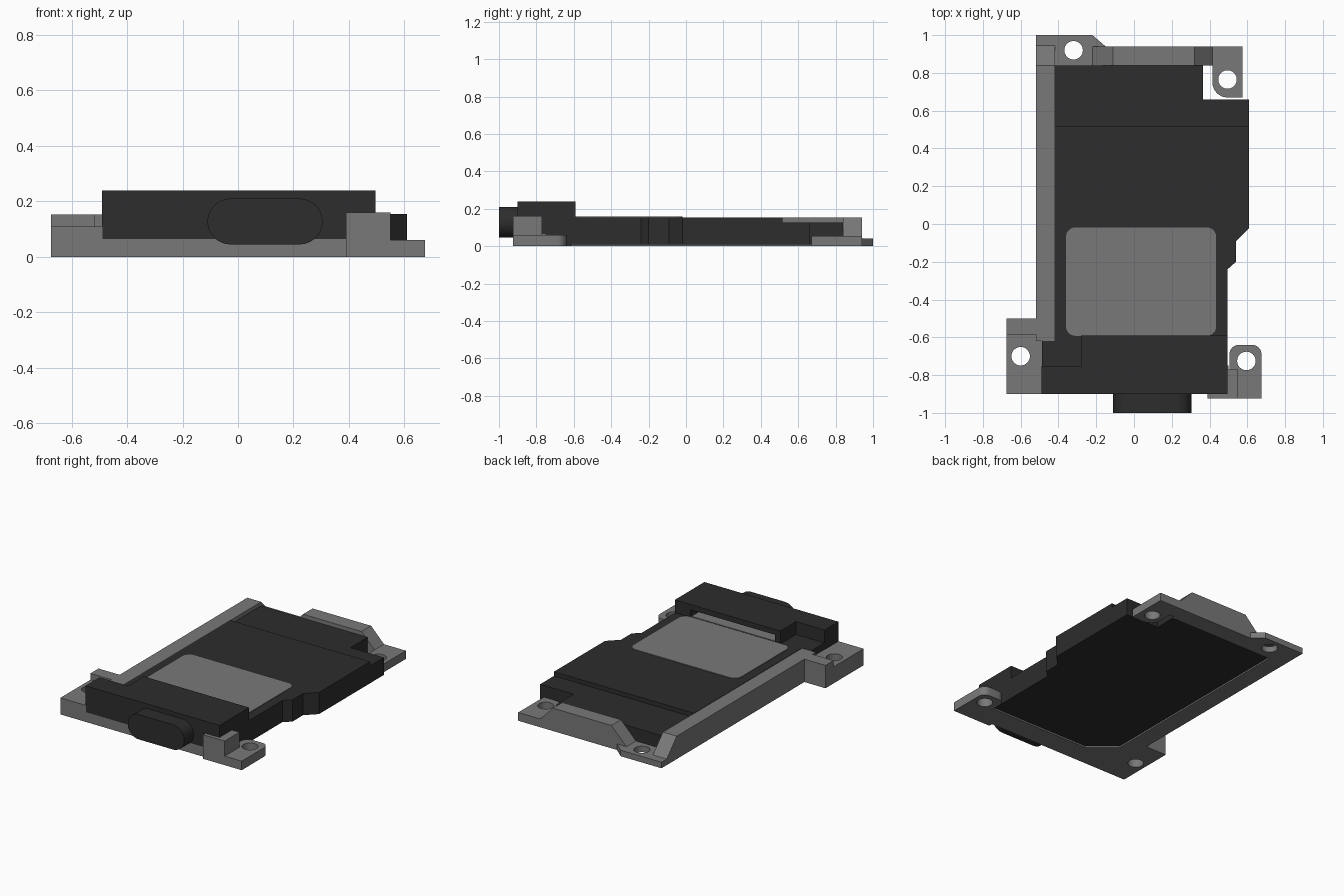
import bpy
import bmesh
import math
from mathutils import Matrix

cube = bpy.data.objects.get("Cube")
if cube:
    bpy.data.objects.remove(cube, do_unlink=True)


def material(name, value):
    m = bpy.data.materials.new(name)
    m.use_nodes = True
    colour = (value, value, value, 1)
    m.diffuse_color = colour
    m.node_tree.nodes["Principled BSDF"].inputs["Base Color"].default_value = colour
    return m


GREY = material("mid grey", 0.19)
DARK = material("charcoal", 0.026)


def prism(name, points, low, high, mat, axis="z"):
    """Extrude an outline along an axis; x and y outlines use the other two axes."""
    place = {"z": lambda a, b, h: (a, b, h),
             "y": lambda a, b, h: (a, h, b),
             "x": lambda a, b, h: (h, a, b)}[axis]
    bm = bmesh.new()
    bottom = [bm.verts.new(place(a, b, low)) for a, b in points]
    top = [bm.verts.new(place(a, b, high)) for a, b in points]
    bm.faces.new(bottom)
    bm.faces.new(top)
    for i in range(len(points)):
        j = (i + 1) % len(points)
        bm.faces.new((bottom[i], bottom[j], top[j], top[i]))
    bmesh.ops.recalc_face_normals(bm, faces=bm.faces)
    mesh = bpy.data.meshes.new(name)
    bm.to_mesh(mesh)
    bm.free()
    mesh.materials.append(mat)
    obj = bpy.data.objects.new(name, mesh)
    bpy.context.collection.objects.link(obj)
    return obj


def rect(x0, x1, y0, y1):
    return [(x0, y0), (x1, y0), (x1, y1), (x0, y1)]


def rounded(x0, x1, y0, y1, radii, steps=8):
    """Rectangle with a radius per corner, counter-clockwise from lower left."""
    pts = []
    corners = [(x0, y0, 1, 1), (x1, y0, -1, 1), (x1, y1, -1, -1), (x0, y1, 1, -1)]
    for k, ((x, y, sx, sy), r) in enumerate(zip(corners, radii)):
        if r == 0:
            pts.append((x, y))
            continue
        for s in range(steps + 1):
            a = math.pi * (1 + k / 2 + s / steps / 2)
            pts.append((x + sx * r + r * math.cos(a), y + sy * r + r * math.sin(a)))
    return pts


def box(name, x, y, z, mat):
    return prism(name, rect(*x, *y), *z, mat)


def smooth(obj):
    bpy.ops.object.select_all(action="DESELECT")
    bpy.context.view_layer.objects.active = obj
    obj.select_set(True)
    bpy.ops.object.shade_smooth_by_angle(angle=math.radians(35))


def cut(obj, cutter):
    cutter.hide_render = True
    mod = obj.modifiers.new("cut", "BOOLEAN")
    mod.operation = "DIFFERENCE"
    mod.solver = "EXACT"
    mod.object = cutter
    bpy.context.view_layer.objects.active = obj
    bpy.ops.object.modifier_apply(modifier=mod.name)
    bpy.data.objects.remove(cutter, do_unlink=True)


def screw_hole(obj, x, y, r=0.049):
    outline = rounded(x - r, x + r, y - r, y + r, [r] * 4)
    cut(obj, prism("hole_cutter", outline, -0.1, 0.3, GREY))
    smooth(obj)


# Frame: long side rail with a ramp at its rear end
prism("side_rail", [(-0.62, 0), (0.99, 0), (0.99, 0.04), (0.945, 0.04),
                    (0.84, 0.152), (-0.62, 0.152)], -0.52, -0.418, GREY, "x")

# Frame: rear wall ramped at both ends, with a thin lip beneath the body
prism("rear_wall", [(-0.25, 0), (0.415, 0), (0.415, 0.055), (0.32, 0.152),
                    (-0.11, 0.152), (-0.22, 0.04), (-0.25, 0.04)],
      0.84, 0.94, GREY, "y")
box("rear_lip", (-0.42, 0.365), (0.82, 0.845), (0, 0.03), GREY)
box("rail_lip", (-0.42, -0.4), (-0.6, 0.84), (0, 0.03), GREY)

# Frame: front sill with a chamfered inner corner
prism("front_sill", [(-0.49, -0.9), (0.5, -0.9), (0.5, -0.75), (-0.24, -0.75),
                     (-0.4, -0.615), (-0.4, -0.59), (-0.49, -0.59)],
      0, 0.065, GREY)

# Mounting lugs
lug = prism("rear_right_lug", [(-0.52, 0.84), (-0.2, 0.84), (-0.15, 0.94),
                               (-0.22, 1.0), (-0.52, 1.0)], 0, 0.04, GREY)
screw_hole(lug, -0.32, 0.92)
lug = prism("rear_left_lug", rounded(0.415, 0.575, 0.67, 0.94, [0.08, 0, 0, 0]),
            0, 0.055, GREY)
screw_hole(lug, 0.495, 0.765)
lug = box("front_right_lug", (-0.675, -0.488), (-0.9, -0.58), (0, 0.11), GREY)
screw_hole(lug, -0.6, -0.7)
box("front_right_lug_wall", (-0.675, -0.488), (-0.585, -0.5), (0, 0.152), GREY)
lug = prism("front_left_lug", rounded(0.505, 0.675, -0.925, -0.64,
                                      [0, 0, 0.05, 0.05]), 0, 0.06, GREY)
screw_hole(lug, 0.595, -0.725)
box("front_left_post", (0.39, 0.55), (-0.925, -0.77), (0, 0.16), GREY)

# Main body with its stepped outline, and the lower rear deck
prism("body", [(-0.42, 0.515), (-0.42, -0.62), (-0.488, -0.62), (-0.488, -0.88),
               (0.495, -0.88), (0.495, -0.24), (0.54, -0.2), (0.54, -0.09),
               (0.61, -0.02), (0.61, 0.515)], 0.01, 0.154, DARK)
prism("rear_deck", [(-0.42, 0.515), (0.61, 0.515), (0.61, 0.66), (0.365, 0.66),
                    (0.365, 0.84), (-0.42, 0.84)], 0.01, 0.126, DARK)

# Inlaid cover plate
plate = prism("cover_plate", rounded(-0.36, 0.435, -0.592, -0.018, [0.05] * 4),
              0.15, 0.158, GREY)

# Connector housing, hollow towards the rear
housing = prism("connector_housing", [(-0.49, -0.9), (0.495, -0.9), (0.495, -0.59),
                                      (-0.28, -0.59), (-0.28, -0.755),
                                      (-0.49, -0.755)], 0.065, 0.24, DARK)
cut(housing, box("cavity_cutter", (-0.24, 0.38), (-0.85, -0.5), (0.14, 0.205), DARK))
box("cavity_back", (-0.24, 0.38), (-0.852, -0.845), (0.15, 0.205), GREY)
box("cavity_floor", (-0.24, 0.38), (-0.85, -0.6), (0.15, 0.158), GREY)

# Oval plug passing through the housing
plug = prism("oval_plug", rounded(-0.11, 0.305, 0.045, 0.21, [0.0825] * 4, 12),
             -1.0, -0.8, DARK, "y")
smooth(plug)
